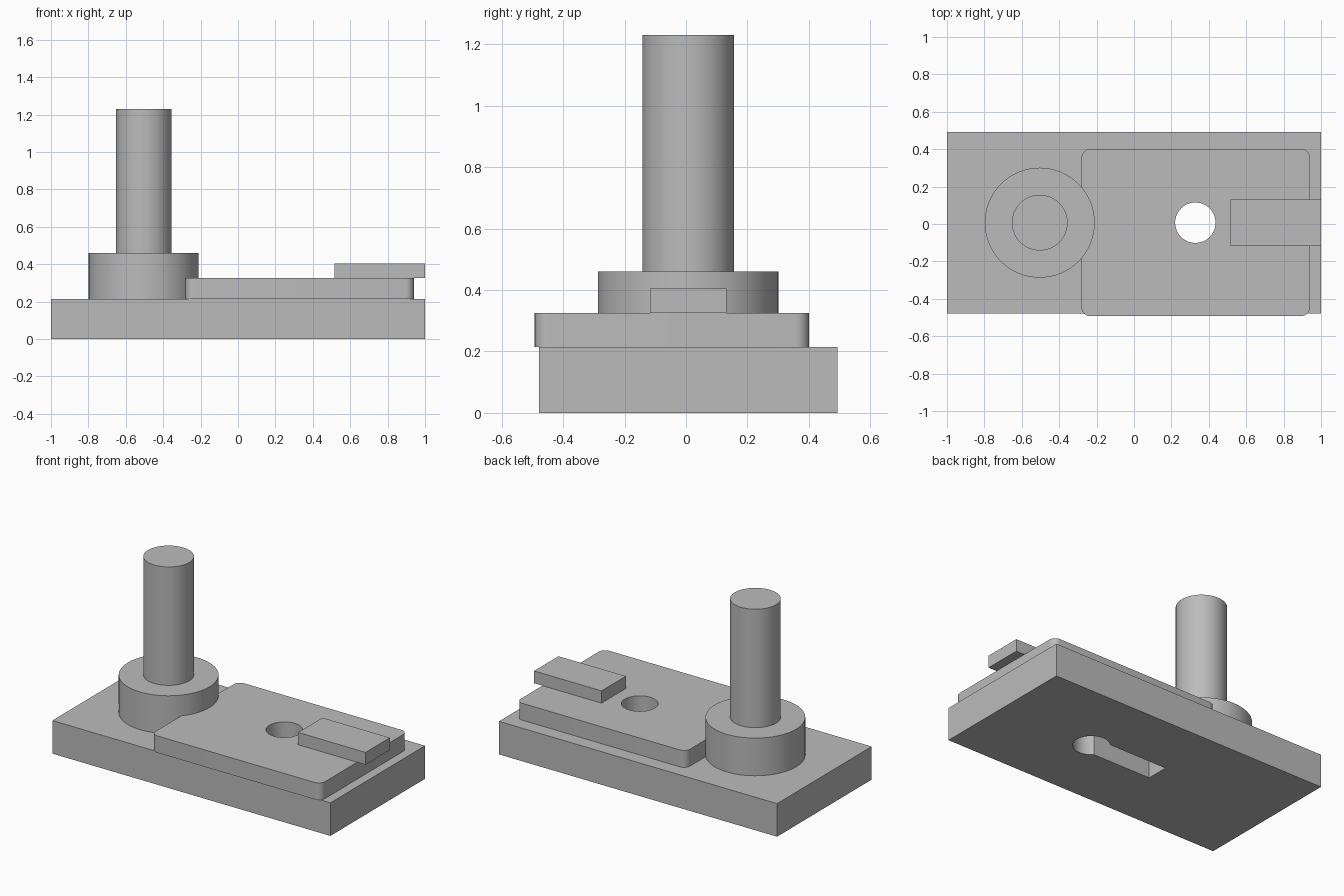
import bpy
import bmesh
from math import cos, sin, pi, asin, radians

cube = bpy.data.objects.get("Cube")
if cube:
    bpy.data.objects.remove(cube, do_unlink=True)

grey = bpy.data.materials.new("plain grey")
grey.use_nodes = True
grey.diffuse_color = (0.5, 0.5, 0.5, 1)
grey.node_tree.nodes["Principled BSDF"].inputs["Base Color"].default_value = grey.diffuse_color

MID = 0.007                      # y of the shared centre line
BASE_TOP, PLATE_TOP = 0.215, 0.325
BOSS_X, HOLE_X, HOLE_R = -0.504, 0.328, 0.108


def arc(cx, cy, r, start, end, steps):
    return [(cx + r * cos(start + (end - start) * i / steps),
             cy + r * sin(start + (end - start) * i / steps)) for i in range(steps + 1)]


def circle(cx, cy, r, sides=64):
    return arc(cx, cy, r, 0, 2 * pi, sides)[:-1]


def rectangle(x0, x1, y0, y1, r=0):
    if not r:
        return [(x0, y0), (x1, y0), (x1, y1), (x0, y1)]
    centres = [(x1 - r, y1 - r), (x0 + r, y1 - r), (x0 + r, y0 + r), (x1 - r, y0 + r)]
    return [p for i, (cx, cy) in enumerate(centres)
            for p in arc(cx, cy, r, i * pi / 2, (i + 1) * pi / 2, 8)]


def prism(name, outline, z0, z1):
    """Extrude a flat outline from z0 to z1."""
    bm = bmesh.new()
    face = bm.faces.new([bm.verts.new((x, y, z0)) for x, y in outline])
    top = bmesh.ops.extrude_face_region(bm, geom=[face])["geom"]
    bmesh.ops.translate(bm, vec=(0, 0, z1 - z0),
                        verts=[v for v in top if isinstance(v, bmesh.types.BMVert)])
    bmesh.ops.recalc_face_normals(bm, faces=bm.faces)
    mesh = bpy.data.meshes.new(name)
    bm.to_mesh(mesh)
    bm.free()
    mesh.materials.append(grey)
    obj = bpy.data.objects.new(name, mesh)
    bpy.context.collection.objects.link(obj)
    return obj


def activate(obj):
    bpy.ops.object.select_all(action="DESELECT")
    obj.select_set(True)
    bpy.context.view_layer.objects.active = obj


def cut(obj, outline, z0, z1):
    """Remove an extruded outline from obj."""
    cutter = prism("cutter", outline, z0, z1)
    cutter.hide_render = True
    mod = obj.modifiers.new("opening", "BOOLEAN")
    mod.operation, mod.solver, mod.object = "DIFFERENCE", "EXACT", cutter
    activate(obj)
    bpy.ops.object.modifier_apply(modifier=mod.name)
    bpy.data.objects.remove(cutter, do_unlink=True)


# Base block with a keyhole slot through it
base = prism("base_block", rectangle(-1, 1, -0.479, 0.4925), 0, BASE_TOP)
slot_half, slot_end = 0.073, -0.17
a = asin(slot_half / HOLE_R)
keyhole = arc(HOLE_X, MID, HOLE_R, a - pi, pi - a, 56)
keyhole += [(slot_end, MID + slot_half), (slot_end, MID - slot_half)]
cut(base, keyhole, -0.1, BASE_TOP + 0.1)

# Rounded sliding plate with a round hole
plate = prism("slide_plate", rectangle(-0.28, 0.94, -0.4925, 0.401, 0.045), BASE_TOP, PLATE_TOP)
cut(plate, circle(HOLE_X, MID, HOLE_R), BASE_TOP - 0.1, PLATE_TOP + 0.1)

# Key bar overhanging the end of the plate
key = prism("key_bar", rectangle(0.515, 1, MID - 0.125, MID + 0.125), PLATE_TOP, 0.405)

# Boss and upright post
boss = prism("boss", circle(BOSS_X, MID, 0.294), BASE_TOP, 0.46)
post = prism("post", circle(BOSS_X, MID, 0.149), 0.46, 1.23)

for obj in (base, plate, key, boss, post):
    activate(obj)
    bpy.ops.object.shade_smooth_by_angle(angle=radians(30))
